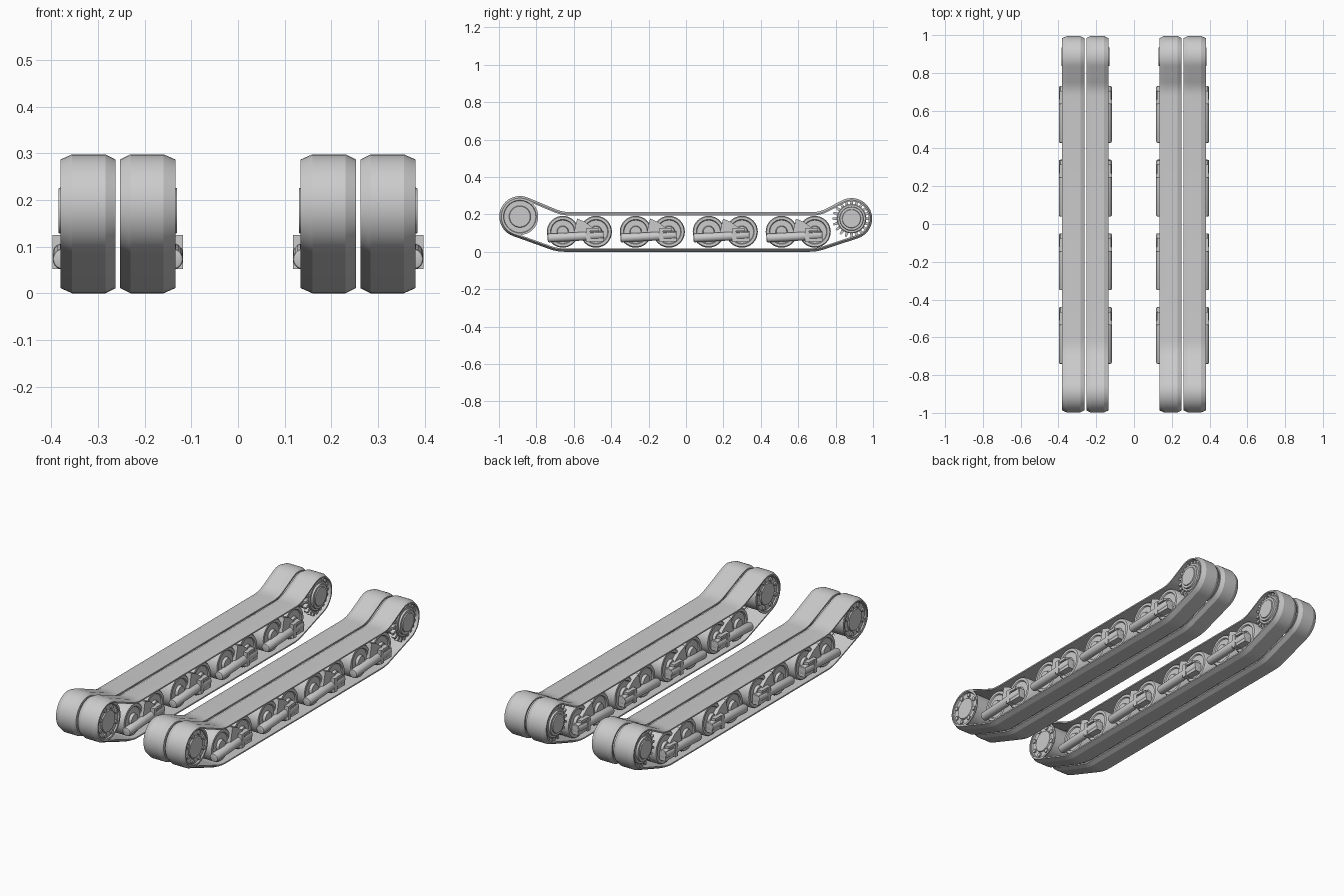
import bpy, bmesh
from math import pi, sin, cos, atan2, acos, hypot, radians
from mathutils import Vector, Matrix

if "Cube" in bpy.data.objects:
    bpy.data.objects.remove(bpy.data.objects["Cube"])

grey = bpy.data.materials.new("light_grey")
grey.use_nodes = True
GREY = (0.6, 0.6, 0.6, 1)
grey.diffuse_color = GREY
grey.node_tree.nodes["Principled BSDF"].inputs["Base Color"].default_value = GREY

# Centre plane of one track unit; everything is built on its outer half
UNIT_X = 0.2575
centre = bpy.data.objects.new("unit_centre", None)
centre.location.x = UNIT_X
centre.hide_render = True
bpy.context.collection.objects.link(centre)


def finish(bm, name, arrays=(), angle=35):
    """Make the object, repeat it along y, mirror it inside the unit and across x = 0."""
    bmesh.ops.recalc_face_normals(bm, faces=bm.faces)
    bmesh.ops.translate(bm, verts=bm.verts, vec=(UNIT_X, 0, 0))
    mesh = bpy.data.meshes.new(name)
    bm.to_mesh(mesh)
    bm.free()
    mesh.materials.append(grey)
    ob = bpy.data.objects.new(name, mesh)
    bpy.context.collection.objects.link(ob)
    bpy.ops.object.select_all(action="DESELECT")
    ob.select_set(True)
    bpy.context.view_layer.objects.active = ob
    bpy.ops.object.shade_smooth_by_angle(angle=radians(angle))
    for count, step in arrays:
        mod = ob.modifiers.new("repeat", "ARRAY")
        mod.count = count
        mod.use_relative_offset = False
        mod.use_constant_offset = True
        mod.constant_offset_displace = (0, step, 0)
    for target in (centre, None):
        mod = ob.modifiers.new("mirror", "MIRROR")
        mod.use_mirror_merge = False
        mod.mirror_object = target
    return ob


def bridge(bm, rings, closed=False):
    pairs = list(zip(rings, rings[1:]))
    if closed:
        pairs.append((rings[-1], rings[0]))
    for a, b in pairs:
        for i in range(len(a)):
            j = (i + 1) % len(a)
            bm.faces.new((a[i], a[j], b[j], b[i]))


def lathe(bm, profile, y, z, sides=32):
    """Turn (x, radius) pairs about an axle along x."""
    rings = [[bm.verts.new((x, y + r * cos(2 * pi * i / sides), z + r * sin(2 * pi * i / sides)))
              for i in range(sides)] for x, r in profile]
    bridge(bm, rings)
    bm.faces.new(rings[0])
    bm.faces.new(rings[-1])


def prism(bm, outline, x0, x1):
    """Extrude a (y, z) outline along x."""
    rings = [[bm.verts.new((x, y, z)) for y, z in outline] for x in (x0, x1)]
    bridge(bm, rings)
    bm.faces.new(rings[0])
    bm.faces.new(rings[1])


def box(bm, y0, y1, z0, z1, x0, x1):
    prism(bm, [(y0, z0), (y1, z0), (y1, z1), (y0, z1)], x0, x1)


# Track path: arcs round the end wheels joined by straight runs
IDLER, SPROCKET = (-0.888, 0.188), (0.885, 0.177)
RADIUS = 0.11


def wrap(c, start, end, steps=22):
    """Arc on the wheel from the tangent of start to the tangent of end, anticlockwise."""
    def tangent(p, sign):
        dy, dz = p[0] - c[0], p[1] - c[1]
        return atan2(dz, dy) + sign * acos(RADIUS / hypot(dy, dz))
    a, b = tangent(start, 1), tangent(end, -1)
    while b < a:
        b += 2 * pi
    return [(c[0] + RADIUS * cos(a + (b - a) * i / steps),
             c[1] + RADIUS * sin(a + (b - a) * i / steps)) for i in range(steps + 1)]


def soften(prev, p, nxt, size=0.04):
    """Round one corner of the path."""
    p = Vector(p)
    a = p + (Vector(prev) - p).normalized() * size
    b = p + (Vector(nxt) - p).normalized() * size
    return [tuple(a * (1 - t) ** 2 + p * 2 * t * (1 - t) + b * t * t) for t in (0, 0.25, 0.5, 0.75, 1)]


top_f, low_f, low_r, top_r = (-0.66, 0.212), (-0.69, 0), (0.70, 0), (0.715, 0.212)
front_arc = wrap(IDLER, top_f, low_f)
rear_arc = wrap(SPROCKET, low_r, top_r)
path = (front_arc + soften(front_arc[-1], low_f, low_r) + soften(low_f, low_r, rear_arc[0])
        + rear_arc + soften(rear_arc[-1], top_r, top_f) + soften(top_r, top_f, front_arc[0]))

# Track band with chamfered shoulders
section = [(0.005, 0.018), (0.005, 0.011), (0.027, 0), (0.098, 0), (0.123, 0.011), (0.123, 0.018)]
bm = bmesh.new()
rings = []
for i, p in enumerate(path):
    d = Vector(path[(i + 1) % len(path)]) - Vector(path[i - 1])
    inward = Vector((-d.y, d.x)).normalized()
    rings.append([bm.verts.new((x, p[0] + inward.x * t, p[1] + inward.y * t)) for x, t in section])
bridge(bm, rings, closed=True)
finish(bm, "track_band", angle=22)

# Road wheels: four bogies of two
WHEEL_Z, BOGIE_Y, BOGIES = 0.107, -0.57, (4, 0.39)
bm = bmesh.new()
lathe(bm, [(0.008, 0.078), (0.014, 0.085), (0.096, 0.085), (0.104, 0.080), (0.104, 0.066),
           (0.098, 0.062), (0.098, 0.032), (0.112, 0.028)], BOGIE_Y - 0.089, WHEEL_Z)
finish(bm, "road_wheel", [(2, 0.178), BOGIES])

# Bogie arm: sloping round bar with rounded ends
bm = bmesh.new()
tilt = Matrix.Translation((0.117, BOGIE_Y - 0.02, 0.081)) @ Matrix.Rotation(radians(90 + 3), 4, "X")
bmesh.ops.create_cone(bm, cap_ends=True, segments=20, radius1=0.023, radius2=0.023,
                      depth=0.30, matrix=tilt)
caps = [e for e in bm.edges if any(len(f.verts) > 4 for f in e.link_faces)]
bmesh.ops.bevel(bm, geom=caps, offset=0.006, segments=2, affect="EDGES", profile=0.5)
finish(bm, "bogie_arm", [BOGIES])

# Bogie bracket: gusset, post and end clamp
bm = bmesh.new()
prism(bm, [(BOGIE_Y - 0.03, 0.10), (BOGIE_Y - 0.012, 0.177), (BOGIE_Y + 0.03, 0.160),
           (BOGIE_Y + 0.095, 0.11)], 0.085, 0.118)
box(bm, BOGIE_Y + 0.035, BOGIE_Y + 0.058, 0.052, 0.125, 0.09, 0.140)
box(bm, BOGIE_Y + 0.058, BOGIE_Y + 0.13, 0.055, 0.105, 0.09, 0.134)
box(bm, BOGIE_Y + 0.058, BOGIE_Y + 0.105, 0.112, 0.125, 0.09, 0.137)
finish(bm, "bogie_bracket", [BOGIES])

# Front idler wheel with a ring of bolts
bm = bmesh.new()
lathe(bm, [(0.006, 0.09), (0.108, 0.09), (0.114, 0.098), (0.119, 0.098), (0.119, 0.088),
           (0.112, 0.085), (0.112, 0.058), (0.118, 0.055)], *IDLER, sides=40)
for i in range(8):
    a = 2 * pi * (i + 0.5) / 8
    lathe(bm, [(0.108, 0.011), (0.120, 0.011)],
          IDLER[0] + 0.072 * cos(a), IDLER[1] + 0.072 * sin(a), sides=8)
finish(bm, "idler_wheel")

# Rear drive sprocket with hub and teeth
bm = bmesh.new()
lathe(bm, [(0.006, 0.078), (0.108, 0.078), (0.112, 0.074), (0.112, 0.064), (0.122, 0.062),
           (0.122, 0.050), (0.127, 0.048)], *SPROCKET, sides=40)
TEETH = 20
for i in range(TEETH):
    a = 2 * pi * i / TEETH
    out, side = Vector((cos(a), sin(a))), Vector((-sin(a), cos(a)))
    outline = [Vector(SPROCKET) + out * r + side * w
               for r, w in ((0.07, -0.009), (0.102, -0.005), (0.102, 0.005), (0.07, 0.009))]
    prism(bm, [tuple(p) for p in outline], 0.085, 0.106)
finish(bm, "drive_sprocket")
